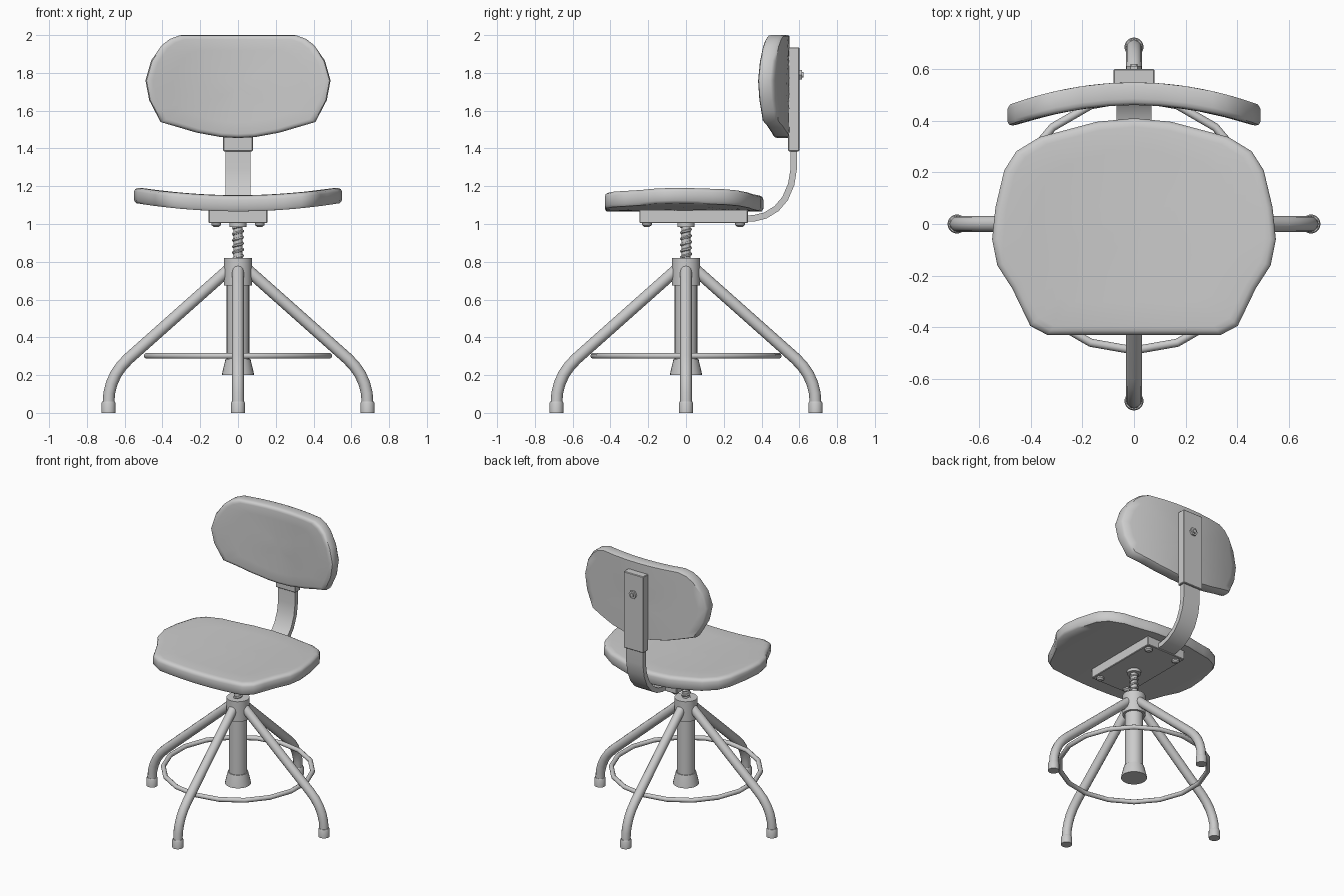
import bpy, bmesh, math
from mathutils import Vector, Matrix

if "Cube" in bpy.data.objects:
    bpy.data.objects.remove(bpy.data.objects["Cube"])


def finish(name, bm, angle=35):
    bmesh.ops.recalc_face_normals(bm, faces=bm.faces)
    me = bpy.data.meshes.new(name)
    bm.to_mesh(me)
    bm.free()
    ob = bpy.data.objects.new(name, me)
    bpy.context.collection.objects.link(ob)
    smooth(ob, angle)
    return ob


def smooth(ob, angle=35):
    bpy.ops.object.select_all(action='DESELECT')
    ob.select_set(True)
    bpy.context.view_layer.objects.active = ob
    bpy.ops.object.shade_smooth_by_angle(angle=math.radians(angle))


def lathe(name, profile, n=24, matrix=Matrix()):
    # profile is a list of (radius, z), capped at both ends
    bm = bmesh.new()
    rings = [[bm.verts.new(matrix @ Vector((r * math.cos(2 * math.pi * i / n),
                                            r * math.sin(2 * math.pi * i / n), z)))
              for i in range(n)] for r, z in profile]
    for a, b in zip(rings, rings[1:]):
        for i in range(n):
            j = (i + 1) % n
            bm.faces.new((a[i], a[j], b[j], b[i]))
    bm.faces.new(rings[0])
    bm.faces.new(rings[-1])
    return finish(name, bm)


def box(name, lo, hi, bevel=0.004):
    lo, hi = Vector(lo), Vector(hi)
    bm = bmesh.new()
    bmesh.ops.create_cube(bm, size=1, matrix=Matrix.Translation((lo + hi) / 2)
                          @ Matrix.Diagonal((*(hi - lo), 1)))
    bmesh.ops.bevel(bm, geom=bm.edges[:], offset=bevel, segments=1, affect='EDGES')
    return finish(name, bm, 30)


def tube(name, pts, radius, cyclic=False, res=4):
    cu = bpy.data.curves.new(name, 'CURVE')
    cu.dimensions = '3D'
    cu.bevel_depth, cu.bevel_resolution, cu.use_fill_caps = radius, res, True
    sp = cu.splines.new('POLY')
    sp.points.add(len(pts) - 1)
    for p, co in zip(sp.points, pts):
        p.co = (*co, 1)
    sp.use_cyclic_u = cyclic
    tmp = bpy.data.objects.new(name, cu)
    bpy.context.collection.objects.link(tmp)
    bpy.context.view_layer.update()
    me = bpy.data.meshes.new_from_object(tmp.evaluated_get(bpy.context.evaluated_depsgraph_get()))
    bpy.data.objects.remove(tmp)
    ob = bpy.data.objects.new(name, me)
    bpy.context.collection.objects.link(ob)
    smooth(ob, 50)
    return ob


def pad(name, half, place, thick):
    # half outline (x >= 0) is mirrored, long edges split, then lofted in rings
    corners = half + [(-x, y) for x, y in reversed(half) if x > 0]
    outline = []
    for a, b in zip(corners, corners[1:] + corners[:1]):
        a, b = Vector(a), Vector(b)
        n = max(1, math.ceil((b - a).length / 0.11))
        outline += [a.lerp(b, i / n) for i in range(n)]
    ys = [p.y for p in outline]
    c = Vector((0, (min(ys) + max(ys)) / 2))
    layers = [(.2, 0), (.45, 0), (.7, 0), (.88, 0), (.98, 0), (1, .15), (1, .72), (.988, .88),
              (.96, .97), (.92, 1), (.7, 1), (.45, 1), (.2, 1)]
    bm = bmesh.new()
    rings = [[bm.verts.new(place(*(c + (p - c) * s), t * thick)) for p in outline]
             for s, t in layers]
    n = len(outline)
    for a, b in zip(rings, rings[1:]):
        for i in range(n):
            j = (i + 1) % n
            bm.faces.new((a[i], a[j], b[j], b[i]))
    for ring, t in ((rings[0], 0), (rings[-1], thick)):
        mid = bm.verts.new(place(*c, t))
        for i in range(n):
            bm.faces.new((ring[i], ring[(i + 1) % n], mid))
    return finish(name, bm, 45)


# Seat and backrest pads
pad("seat", [(0, .41), (.145, .396), (.366, .337), (.456, .282), (.503, .208), (.537, .065),
             (.55, -.06), (.53, -.16), (.472, -.25), (.402, -.395), (.336, -.43)],
    lambda x, y, t: (x, y, 1.067 + t + .045 * (x / .55) ** 2), .085)
pad("backrest", [(.305, 2.0), (.36, 1.98), (.405, 1.945), (.46, 1.865), (.49, 1.76),
                 (.47, 1.655), (.41, 1.54), (.22, 1.484), (.09, 1.46), (0, 1.455)],
    lambda x, z, t: (x, .549 - .37 * x * x - t, z), .088)

# Seat plate with bolts
box("seat_plate", (-.155, -.247, 1.005), (.155, .328, 1.075))
for x in (-.115, .115):
    for y in (-.207, .286):
        lathe("plate_bolt", [(.014, .985), (.026, .995), (.026, 1.01)], 12,
              Matrix.Translation((x, y, 0)))

# Bent flat bar carrying the backrest
path = [Vector(p) for p in [(.3, 1.028), (.36, 1.03), (.42, 1.045), (.48, 1.082), (.525, 1.135),
                            (.557, 1.21), (.57, 1.29), (.57, 1.5)]]
bm = bmesh.new()
sections = []
for i, p in enumerate(path):
    d = (path[min(i + 1, len(path) - 1)] - path[max(i - 1, 0)]).normalized()
    nrm = Vector((-d.y, d.x)) * .017
    sections.append([bm.verts.new((x, *(p + nrm * s)))
                     for x, s in ((-.067, -1), (.067, -1), (.067, 1), (-.067, 1))])
for a, b in zip(sections, sections[1:]):
    for i in range(4):
        j = (i + 1) % 4
        bm.faces.new((a[i], a[j], b[j], b[i]))
bm.faces.new(sections[0])
bm.faces.new(sections[-1])
finish("back_bar", bm)

# Backrest sleeve and its bolt
box("back_sleeve", (-.079, .541, 1.385), (.079, .6, 1.935))
to_back = Matrix.Translation((0, .595, 1.79)) @ Matrix.Rotation(-math.pi / 2, 4, 'X')
lathe("sleeve_bolt_head", [(.029, 0), (.029, .018)], 6, to_back)
lathe("sleeve_bolt_tip", [(.014, 0), (.014, .026)], 12, to_back)

# Height screw: core, helical thread and top nut
lathe("screw_core", [(.023, .8), (.023, 1.01)])
turns, steps = 6, 16
tube("screw_thread", [(.024 * math.cos(2 * math.pi * i / steps), .024 * math.sin(2 * math.pi * i / steps),
                       .80 + .195 * i / (turns * steps)) for i in range(turns * steps + 1)], .008, res=1)
lathe("screw_nut", [(.046, .985), (.046, 1.01)])

# Central column
lathe("collar", [(.075, .675), (.075, .82)])
lathe("column", [(.06, .25), (.06, .7)])
lathe("column_foot", [(.085, .2), (.083, .215), (.066, .285)])

# Four legs with end caps
leg = [(.03, .776), (.58, .287), (.617, .248), (.648, .203), (.669, .155), (.682, .105), (.686, .03)]
for k, side in enumerate(("right", "back", "left", "front")):
    c, s = round(math.cos(k * math.pi / 2)), round(math.sin(k * math.pi / 2))
    tube(side + "_leg", [(r * c, r * s, z) for r, z in leg], .031)
    lathe(side + "_leg_cap", [(.037, 0), (.037, .052), (.033, .06)], 20,
          Matrix.Translation((.686 * c, .686 * s, 0)))

# Foot ring
tube("foot_ring", [(.49 * math.sin(math.pi * i / 9), -.49 * math.cos(math.pi * i / 9), .302)
                   for i in range(18)], .016, True, 3)
